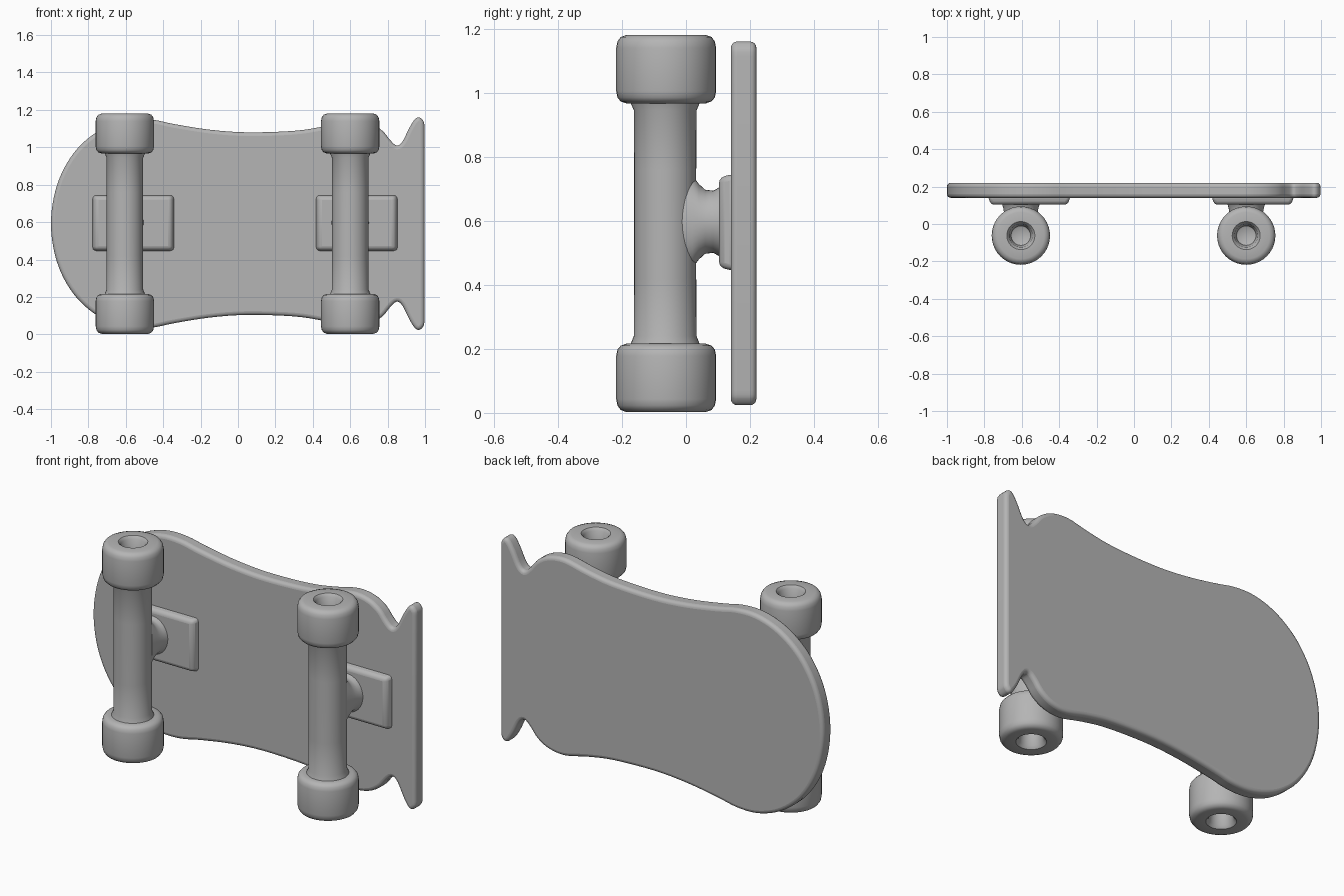
import bpy, bmesh, math
from mathutils import Vector, Matrix

cube = bpy.data.objects.get("Cube")
if cube:
    bpy.data.objects.remove(cube, do_unlink=True)

GREY = (0.46, 0.46, 0.46, 1.0)
grey = bpy.data.materials.new("plain grey")
grey.use_nodes = True
grey.diffuse_color = GREY
bsdf = grey.node_tree.nodes["Principled BSDF"]
bsdf.inputs["Base Color"].default_value = GREY
bsdf.inputs["Roughness"].default_value = 0.7

MID_Z = 0.592
AXLE_Y = -0.062
TRUCKS = {"nose": (-0.605, -0.56), "tail": (0.60, 0.635)}   # axle x, plate x


def finish(name, bm, bevel=0.0, segments=3, angle=40):
    """Turn a bmesh into a smooth-shaded, optionally bevelled object."""
    bmesh.ops.recalc_face_normals(bm, faces=bm.faces)
    mesh = bpy.data.meshes.new(name)
    bm.to_mesh(mesh)
    bm.free()
    mesh.materials.append(grey)
    ob = bpy.data.objects.new(name, mesh)
    bpy.context.collection.objects.link(ob)
    if bevel:
        mod = ob.modifiers.new("rounded edges", "BEVEL")
        mod.width = bevel
        mod.segments = segments
        mod.limit_method = "ANGLE"
        mod.angle_limit = math.radians(50)
        mod.use_clamp_overlap = False
    bpy.ops.object.select_all(action="DESELECT")
    bpy.context.view_layer.objects.active = ob
    ob.select_set(True)
    bpy.ops.object.shade_smooth_by_angle(angle=math.radians(angle))
    return ob


def smooth_path(pts, steps):
    """Catmull-Rom curve through all points except the two end guides."""
    out = []
    for a, b, c, d in zip(pts, pts[1:], pts[2:], pts[3:]):
        a, b, c, d = map(Vector, (a, b, c, d))
        for i in range(steps):
            t = i / steps
            out.append(0.5 * (2 * b + (c - a) * t + (2 * a - 5 * b + 4 * c - d) * t * t
                              + (3 * b - a - 3 * c + d) * t ** 3))
    out.append(Vector(pts[-2]))
    return out


def loft(name, rings, matrix, sides=40, angle=40):
    """Skin elliptical rings given as (height, radius x, radius y)."""
    bm = bmesh.new()
    loops = []
    for h, rx, ry in rings:
        loops.append([bm.verts.new(matrix @ Vector((rx * math.cos(2 * math.pi * i / sides),
                                                    ry * math.sin(2 * math.pi * i / sides), h)))
                      for i in range(sides)])
    for low, high in zip(loops, loops[1:]):
        for i in range(sides):
            j = (i + 1) % sides
            bm.faces.new((low[i], low[j], high[j], high[i]))
    bm.faces.new(loops[0])
    bm.faces.new(loops[-1])
    return finish(name, bm, angle=angle)


# Deck: half outline (x, half width), mirrored about the long axis
half = [(-0.985, -0.14), (-1.0, 0), (-0.985, 0.14), (-0.945, 0.265), (-0.88, 0.375),
        (-0.80, 0.457), (-0.70, 0.52), (-0.58, 0.556), (-0.46, 0.556), (-0.34, 0.532),
        (-0.15, 0.502), (0.05, 0.488), (0.30, 0.496), (0.46, 0.52), (0.60, 0.55),
        (0.70, 0.538), (0.77, 0.498), (0.815, 0.445), (0.85, 0.417), (0.88, 0.44),
        (0.915, 0.51), (0.945, 0.557), (0.968, 0.568), (0.988, 0.553), (0.997, 0.52),
        (0.998, 0.40)]
upper = smooth_path(half, 4)
outline = upper + [Vector((p.x, -p.y)) for p in reversed(upper[1:])]
bm = bmesh.new()
face = bm.faces.new([bm.verts.new((p.x, 0.14, MID_Z + p.y)) for p in outline])
extruded = bmesh.ops.extrude_face_region(bm, geom=[face])
bmesh.ops.translate(bm, vec=(0, 0.08, 0),
                    verts=[v for v in extruded["geom"] if isinstance(v, bmesh.types.BMVert)])
finish("deck", bm, bevel=0.02, segments=4)

# Wheel section from the hub recess round to the inner face
wheel_section = [(0.09, 0.045), (0.085, 0.052), (0.015, 0.062), (0.0, 0.075),
                 (0.0, 0.125), (0.006, 0.142), (0.02, 0.152), (0.04, 0.156),
                 (0.175, 0.156), (0.195, 0.152), (0.207, 0.142), (0.213, 0.125),
                 (0.213, 0.08)]

for end, (axle_x, plate_x) in TRUCKS.items():
    # Wheels, one at each end of the axle
    for side, z, flip in (("lower", 0.003, 1), ("upper", 1.18, -1)):
        place = Matrix.Translation((axle_x, AXLE_Y, z)) @ Matrix.Diagonal((1, 1, flip, 1))
        loft(f"{end}_{side}_wheel", [(h, r, r) for h, r in wheel_section], place)

    # Axle, flaring slightly where it meets the wheels
    axle = [(0.195, 0.112), (0.215, 0.108), (0.24, 0.098), (0.42, 0.097), (0.76, 0.097),
            (0.945, 0.098), (0.968, 0.108), (0.985, 0.112)]
    loft(f"{end}_axle", [(h, r, r) for h, r in axle],
         Matrix.Translation((axle_x, AXLE_Y - 0.003, 0)))

    # Neck joining axle to base plate, spreading along the axle
    neck = [(-0.02, 0.08, 0.17), (0.02, 0.085, 0.145), (0.04, 0.088, 0.118),
            (0.06, 0.09, 0.1), (0.085, 0.094, 0.097), (0.105, 0.1, 0.108),
            (0.12, 0.105, 0.115)]
    loft(f"{end}_neck", neck,
         Matrix.Translation((axle_x, 0, MID_Z + 0.005)) @ Matrix.Rotation(-math.pi / 2, 4, "X"))

    # Base plate, tapering away from the deck
    bm = bmesh.new()
    bmesh.ops.create_cube(bm, size=1)
    for v in bm.verts:
        taper = 0.92 if v.co.y < 0 else 1.0
        v.co = (plate_x + v.co.x * 0.445 * taper, 0.128 + v.co.y * 0.05,
                MID_Z + 0.003 + v.co.z * 0.305 * taper)
    finish(f"{end}_base_plate", bm, bevel=0.018)
